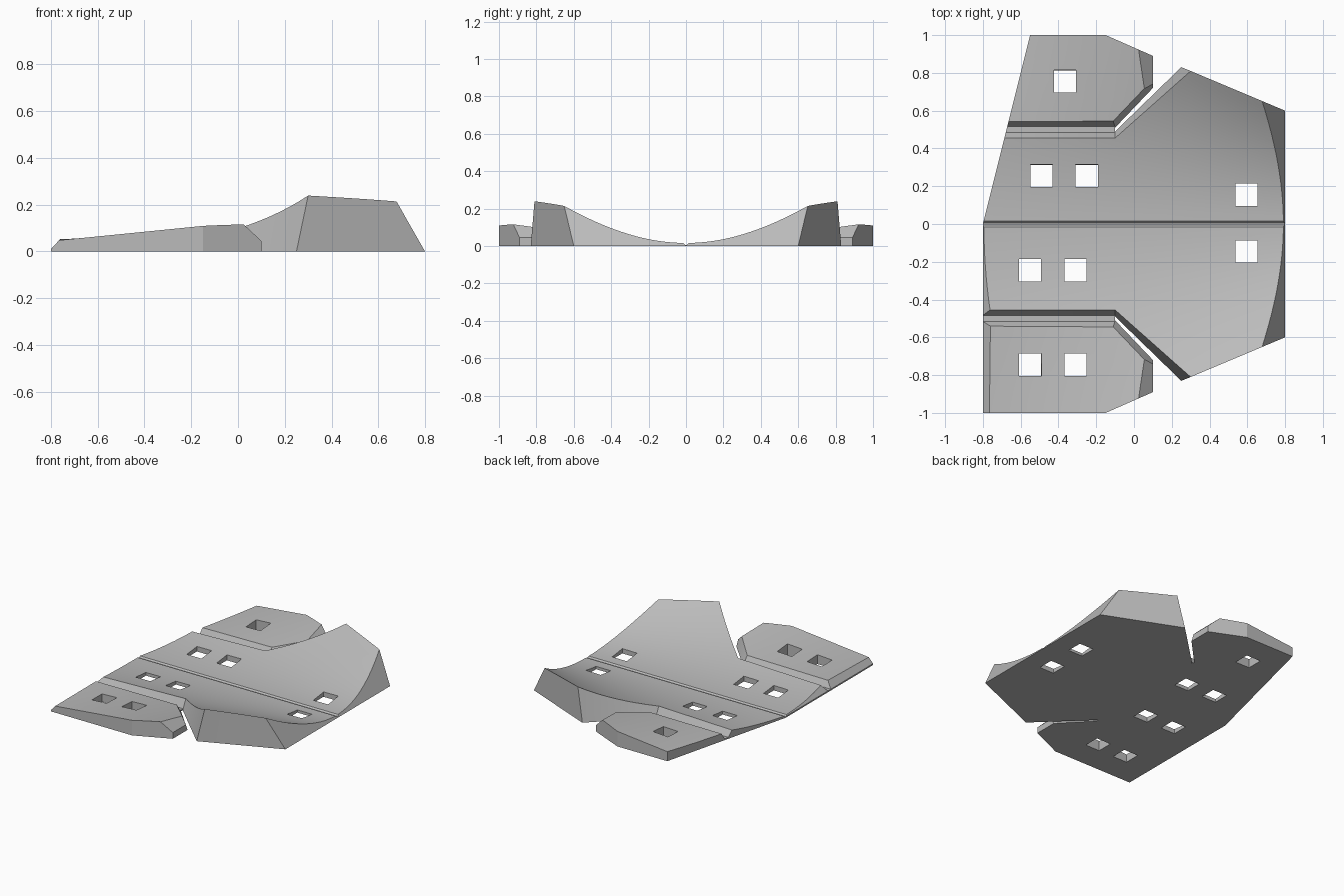
import bpy, bmesh
from mathutils import Vector

cube = bpy.data.objects.get("Cube")
if cube:
    bpy.data.objects.remove(cube)

grey = bpy.data.materials.new("plain_grey")
grey.use_nodes = True
grey.diffuse_color = (0.5, 0.5, 0.5, 1)
grey.node_tree.nodes["Principled BSDF"].inputs["Base Color"].default_value = grey.diffuse_color

FLOOR = 0.01


def body_height(x, y):
    """Trough that deepens towards the wide end."""
    return 0.016 + (0.28 + 0.14 * x + 0.2 * max(x, 0) ** 2) * y * y


def wing_height(x, y):
    """Twisted sheet, rising outward near the tip."""
    return 0.06 + (0.14 + 0.2 * x) * (y - 0.54) + 0.008 * x


def stations(keys, steps):
    """Subdivide the key stations evenly."""
    out = [Vector(keys[0])]
    for a, b in zip(keys, keys[1:]):
        out += [Vector(a).lerp(Vector(b), i / steps) for i in range(1, steps + 1)]
    return out


def loft(columns):
    """Closed solid from columns of (bottom, top) points."""
    bm = bmesh.new()
    grid = [[(bm.verts.new(b), bm.verts.new(t)) for b, t in col] for col in columns]
    nu, nv = len(grid) - 1, len(grid[0]) - 1
    for i in range(nu):
        for j in range(nv):
            quad = [grid[i][j], grid[i + 1][j], grid[i + 1][j + 1], grid[i][j + 1]]
            for k in (0, 1):
                bm.faces.new([p[k] for p in quad])
    rim = [grid[i][0] for i in range(nu)] + [grid[nu][j] for j in range(nv)]
    rim += [grid[i][nv] for i in range(nu, 0, -1)] + [grid[0][j] for j in range(nv, 0, -1)]
    for a, b in zip(rim, rim[1:] + rim[:1]):
        bm.faces.new((a[0], b[0], b[1], a[1]))
    return bm


def slice_off(bm, point, normal):
    """Trim everything on the normal's side of a plane and cap the cut."""
    geom = bm.verts[:] + bm.edges[:] + bm.faces[:]
    bmesh.ops.bisect_plane(bm, geom=geom, plane_co=point, plane_no=normal, clear_outer=True)
    bmesh.ops.holes_fill(bm, edges=[e for e in bm.edges if e.is_boundary])


def make_object(name, bm):
    bmesh.ops.recalc_face_normals(bm, faces=bm.faces)
    mesh = bpy.data.meshes.new(name)
    bm.to_mesh(mesh)
    bm.free()
    mesh.materials.append(grey)
    obj = bpy.data.objects.new(name, mesh)
    bpy.context.collection.objects.link(obj)
    return obj


def trim_rear(bm, side):
    """Slanted bevel on the right half, diagonal wall on the left half."""
    if side < 0:
        slice_off(bm, (-0.8, 0, FLOOR), (-1.1, 0, 1))
        slice_off(bm, (-0.8, 0, 0), (-1, 0, 0))
    else:
        slice_off(bm, (-0.8, 0, 0), (-1, 0.25, 0))


def body_half(side):
    # Each key: bottom x, y and top x, y of the outer edge
    keys = [(-0.9, 0.49, -0.9, 0.455), (-0.1, 0.49, -0.1, 0.455),
            (0.25, 0.83, 0.3, 0.81), (0.85, 0.579, 0.85, 0.579)]
    columns = []
    for xb, yb, xt, yt in stations(keys, 10):
        # Narrow hinge groove along the middle
        col = [((xb, 0, 0), (xt, 0, 0.006)),
               ((xb, side * 0.005, 0), (xt, side * 0.005, 0.006))]
        for j in range(19):
            v = j / 18
            y = 0.015 + (yt - 0.015) * v
            col.append(((xb, side * (0.015 + (yb - 0.015) * v), 0),
                        (xt, side * y, body_height(xt, y))))
        columns.append(col)
    bm = loft(columns)
    slice_off(bm, (0.8, 0, 0), (1, 0, 0.57))
    trim_rear(bm, side)
    return bm


def wing(side):
    # Same layout, for the wing's inner edge
    keys = [(-0.9, 0.51, -0.9, 0.54), (-0.1, 0.51, -0.11, 0.545),
            (0.1, 0.72, 0.1, 0.765)]
    columns = []
    for xb, yb, xt, yt in stations(keys, 10):
        col = []
        for j in range(13):
            v = j / 12
            y = yt + (1 - yt) * v
            col.append(((xb, side * (yb + (1 - yb) * v), 0),
                        (xt, side * y, wing_height(xt, y))))
        columns.append(col)
    bm = loft(columns)
    slice_off(bm, (-0.15, side, 0), (0.11, side * 0.25, 0))
    slice_off(bm, (0.1, 0, 0.045), (0.075, 0, 0.08))
    trim_rear(bm, side)
    return bm


def hinge_strip(side):
    """Thin floor joining the wing to the body."""
    bm = loft([[((x, side * y, 0), (x, side * y, FLOOR)) for y in (0.48, 0.52)]
               for x in (-0.9, -0.1)])
    trim_rear(bm, side)
    return bm


def window_cutter(centres):
    bm = bmesh.new()
    for x, y in centres:
        cut = bmesh.ops.create_cube(bm, size=1)["verts"]
        for v in cut:
            w = 0.122 if v.co.z > 0 else 0.112
            v.co = (x + v.co.x * w, y + v.co.y * w, v.co.z * 0.6)
    obj = make_object("window_cutter", bm)
    obj.hide_render = True
    return obj


def cut_windows(obj, centres):
    cutter = window_cutter(centres)
    mod = obj.modifiers.new("windows", "BOOLEAN")
    mod.operation = "DIFFERENCE"
    mod.solver = "EXACT"
    mod.object = cutter
    bpy.ops.object.select_all(action="DESELECT")
    obj.select_set(True)
    bpy.context.view_layer.objects.active = obj
    bpy.ops.object.modifier_apply(modifier=mod.name)
    bpy.data.objects.remove(cutter)
    bpy.ops.object.shade_smooth_by_angle(angle=0.4)


body_windows = {1: [(-0.49, 0.255), (-0.25, 0.255), (0.595, 0.155)],
                -1: [(-0.55, -0.245), (-0.31, -0.245), (0.595, -0.145)]}
wing_windows = {1: [(-0.365, 0.755)], -1: [(-0.55, -0.745), (-0.31, -0.745)]}

for side, label in ((1, "left"), (-1, "right")):
    cut_windows(make_object(label + "_body", body_half(side)), body_windows[side])
    cut_windows(make_object(label + "_wing", wing(side)), wing_windows[side])
    make_object(label + "_hinge_strip", hinge_strip(side))
